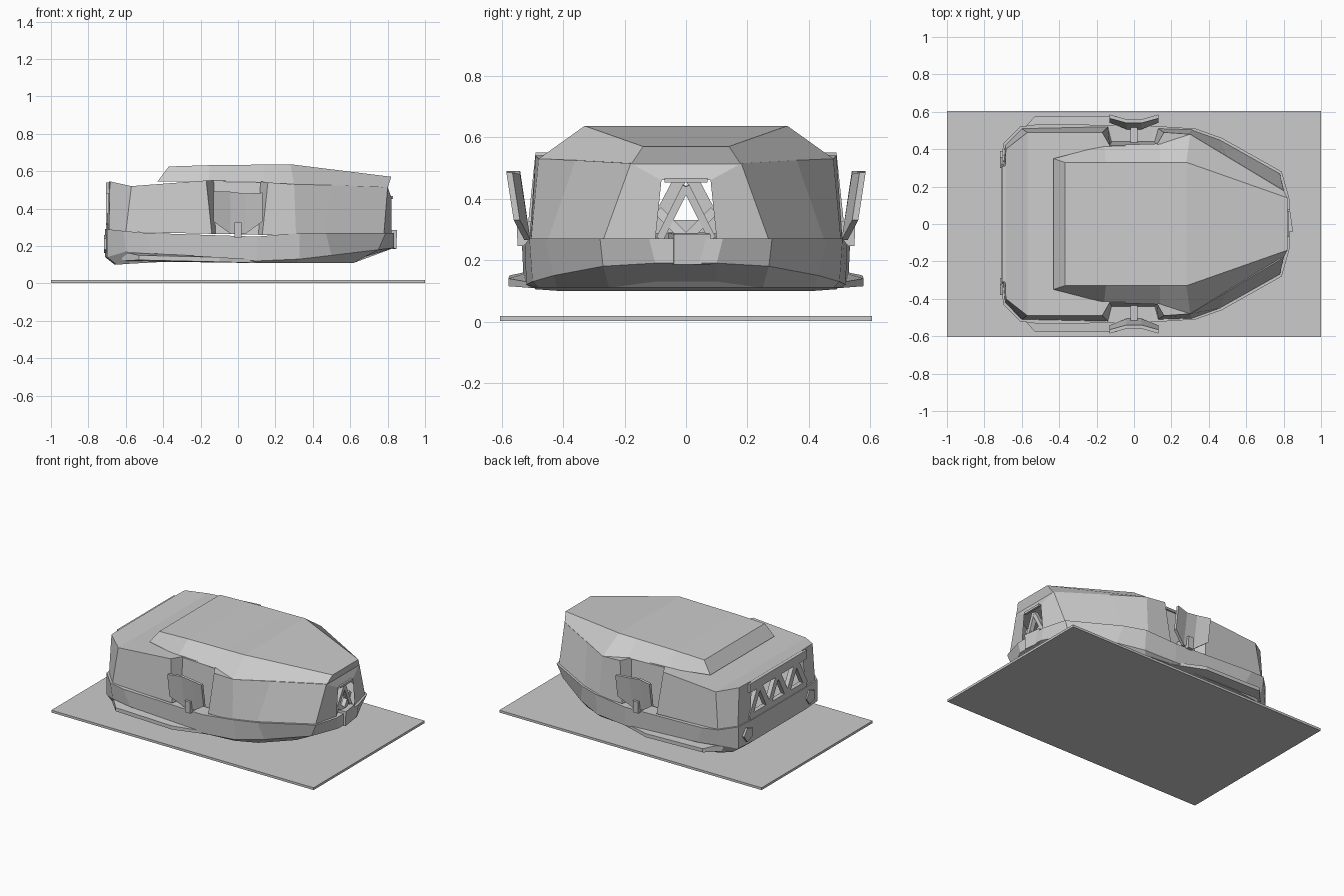
import bpy, bmesh
from mathutils import Vector

if "Cube" in bpy.data.objects:
    bpy.data.objects.remove(bpy.data.objects["Cube"])


def make(name, verts, faces):
    me = bpy.data.meshes.new(name)
    bm = bmesh.new()
    vs = [bm.verts.new(v) for v in verts]
    for f in faces:
        bm.faces.new([vs[i] for i in f])
    bmesh.ops.recalc_face_normals(bm, faces=bm.faces)
    bm.to_mesh(me)
    bm.free()
    ob = bpy.data.objects.new(name, me)
    bpy.context.collection.objects.link(ob)
    return ob


def shell(name, rings, bottom=True, open_ends=False):
    """Loft half outlines (rear to front, y > 0), mirrored across y, with strip caps."""
    n = len(rings[0])
    verts = []
    for r in rings:
        verts += [tuple(p) for p in r] + [(x, -y, z) for x, y, z in reversed(r)]
    m, faces = 2 * n, []
    for k in range(len(rings) - 1):
        for i in range(m):
            if open_ends and i in (n - 1, m - 1):
                continue
            j = (i + 1) % m
            faces.append((k*m + i, k*m + j, (k+1)*m + j, (k+1)*m + i))
    for k in ([0] if bottom else []) + [len(rings) - 1]:
        for i in range(n - 1):
            faces.append((k*m + i, k*m + i + 1, k*m + m - 2 - i, k*m + m - 1 - i))
    return make(name, verts, faces)


def bar(name, a, b, w, t):
    """Square-ended beam from a to b."""
    a, b = Vector(a), Vector(b)
    d = (b - a).normalized()
    u = d.cross(Vector((1, 0, 0)) if abs(d.x) < 0.9 else Vector((0, 0, 1))).normalized()
    v = d.cross(u)
    c = [(-1, -1), (1, -1), (1, 1), (-1, 1)]
    verts = [p + u*w/2*i + v*t/2*j for p in (a, b) for i, j in c]
    faces = [(0, 1, 2, 3), (4, 5, 6, 7)]
    faces += [(i, (i+1) % 4, 4 + (i+1) % 4, 4 + i) for i in range(4)]
    return make(name, verts, faces)


# base plate
bpy.ops.mesh.primitive_cube_add(size=1, location=(0, 0, 0.01))
plate = bpy.context.object
plate.name = "base_plate"
plate.scale = (2, 1.21, 0.016)

# lower hull
shell("lower_hull", [
    [(-.66, .28, .10), (-.65, .42, .10), (-.58, .49, .105), (-.4, .5, .115), (.1, .5, .11),
     (.31, .48, .11), (.45, .42, .11), (.62, .25, .11), (.64, .10, .13)],
    [(-.71, .28, .14), (-.70, .43, .14), (-.60, .51, .17), (-.45, .53, .16), (.1, .52, .12),
     (.33, .5, .13), (.5, .43, .15), (.75, .27, .18), (.835, .10, .19)],
    [(-.71, .28, .29), (-.70, .43, .29), (-.61, .52, .28), (-.5, .535, .27), (.1, .525, .25),
     (.33, .51, .27), (.47, .46, .27), (.79, .28, .27), (.835, .12, .27)]])

# upper body: hollow shell with side notches, open nose and tail
shell("upper_body", [
    [(-.70, .30, .28), (-.69, .42, .28), (-.60, .51, .275), (-.14, .52, .265), (-.12, .44, .265),
     (.11, .44, .26), (.13, .51, .26), (.31, .505, .26), (.46, .45, .265), (.78, .27, .265),
     (.82, .10, .265)],
    [(-.69, .28, .545), (-.685, .40, .545), (-.57, .49, .52), (-.17, .49, .55), (-.13, .42, .55),
     (.12, .42, .545), (.16, .49, .54), (.30, .48, .53), (.5, .36, .525), (.80, .18, .515),
     (.82, .08, .46)]], bottom=False, open_ends=True)

# roof
shell("roof", [
    [(-.43, .35, .545), (-.16, .42, .545), (.14, .43, .54), (.30, .48, .53), (.80, .18, .51)],
    [(-.37, .33, .625), (-.15, .33, .632), (.14, .33, .635), (.28, .33, .637), (.82, .14, .57)]])

# tail frame and zigzag truss
for z in (.30, .51):
    bar("tail_rail", (-.69, -.31, z), (-.69, .31, z), .06, .03)
steps = 6
for i in range(steps):
    y0, y1 = -.3 + .6*i/steps, -.3 + .6*(i+1)/steps
    za, zb = (.31, .5) if i % 2 == 0 else (.5, .31)
    bar("tail_truss", (-.69, y0, za), (-.69, y1, zb), .04, .03)

# nose frame and chin
for s in (1, -1):
    bar("nose_strut", (.80, 0, .44), (.79, s*.085, .27), .025, .03)
    bar("nose_brace", (.78, s*.09, .36), (.80, 0, .27), .03, .03)
bar("nose_chin", (.70, 0, .24), (.84, .02, .235), .12, .10)
bar("nose_lip", (.822, -.07, .46), (.822, .07, .46), .015, .015)

for s in (1, -1):
    # side fin: curved blade on a stalk
    cols = [(-.13, .33, .49, .585), (-.04, .265, .49, .56), (.04, .265, .48, .56), (.13, .33, .485, .585)]
    verts, faces = [], []
    for x, lo, hi, y in cols:
        for t in (0, .02):
            verts += [(x, s*(y - t - .03*(.49 - lo)/.2), lo), (x, s*(y - t), hi)]
    for i in range(3):
        a, b = 4*i, 4*i + 4
        faces += [(a, a+1, b+1, b), (a+2, b+2, b+3, a+3), (a+1, a+3, b+3, b+1), (a, b, b+2, a+2)]
    faces += [(0, 2, 3, 1), (12, 13, 15, 14)]
    make("side_fin", verts, faces)
    bar("fin_stalk", (0, s*.42, .29), (0, s*.55, .285), .08, .04)

    # low side skid
    plan = [(-.62, .48, .17, .12), (-.53, .575, .15, .125), (-.1, .578, .14, .115), (.14, .49, .125, .108)]
    verts = [(x, s*y, h) for x, y, h, l in plan] + [(x, s*y, l) for x, y, h, l in plan]
    make("side_skid", verts, [(0, 1, 2, 3), (4, 5, 6, 7)] +
         [(i, (i+1) % 4, 4 + (i+1) % 4, 4 + i) for i in range(4)])

    # five-sided tail vent
    bpy.ops.mesh.primitive_cylinder_add(vertices=5, radius=.05, depth=.02,
                                        location=(-.707, s*.34, .21), rotation=(0, 1.5708, 0))
    bpy.context.object.name = "tail_vent"
